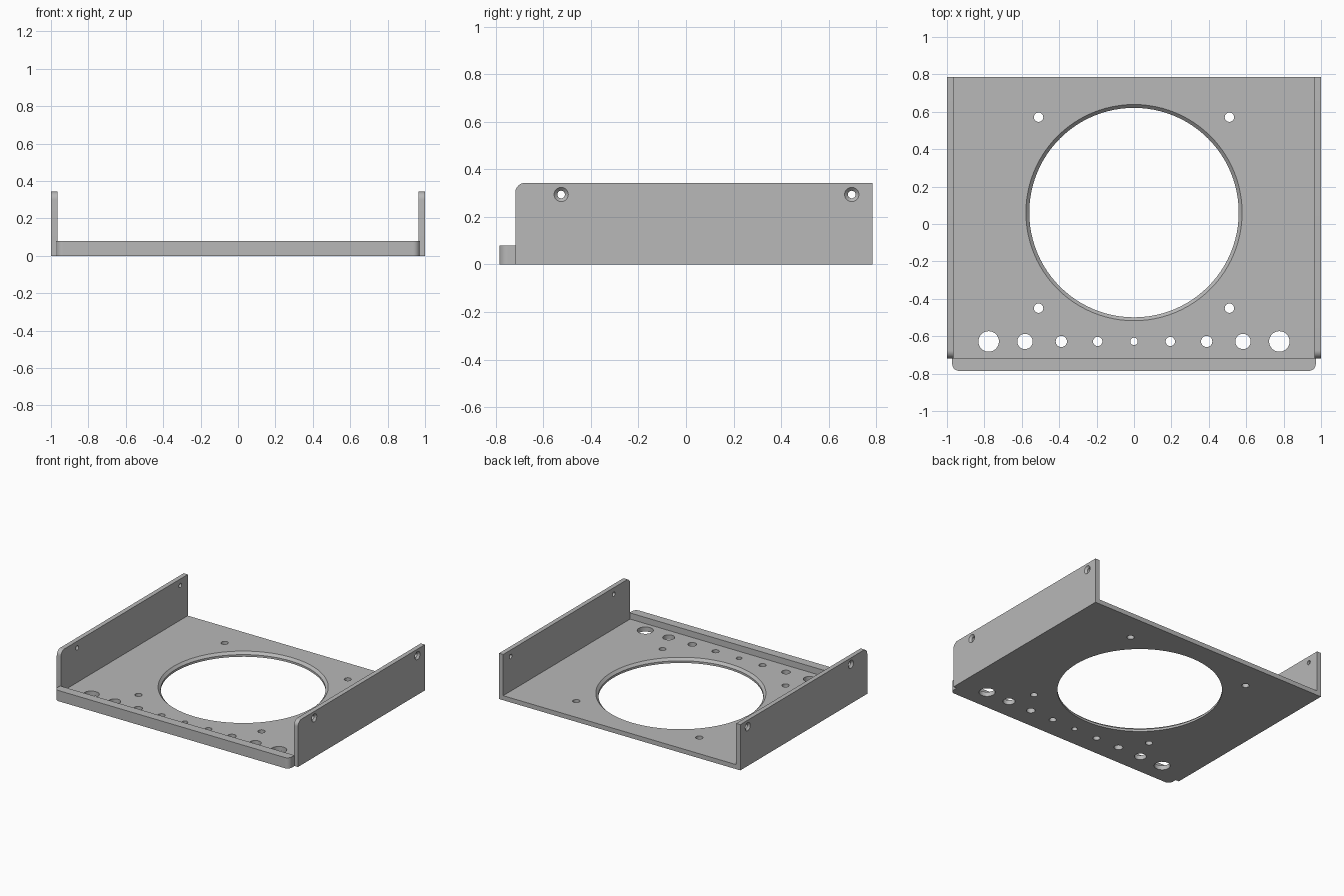
import bpy, bmesh, math
from mathutils import Matrix, Vector

cube = bpy.data.objects.get("Cube")
if cube:
    bpy.data.objects.remove(cube, do_unlink=True)

HALF_X, HALF_Y = 1.0, 0.785
THICK = 0.034
WALL_FRONT, WALL_TOP = -0.718, 0.343
LIP_TOP = 0.08

grey = bpy.data.materials.new("sheet_grey")
grey.use_nodes = True
colour = (0.48, 0.48, 0.48, 1)
grey.diffuse_color = colour
grey.node_tree.nodes["Principled BSDF"].inputs["Base Color"].default_value = colour


def finish(bm, name):
    bmesh.ops.recalc_face_normals(bm, faces=bm.faces)
    mesh = bpy.data.meshes.new(name)
    bm.to_mesh(mesh)
    bm.free()
    mesh.materials.append(grey)
    obj = bpy.data.objects.new(name, mesh)
    bpy.context.collection.objects.link(obj)
    return obj


def arc(cx, cy, r, start, steps=10):
    """Quarter circle of points starting at an angle in degrees."""
    angles = [math.radians(start + 90 * i / steps) for i in range(steps + 1)]
    return [(cx + r * math.cos(a), cy + r * math.sin(a)) for a in angles]


def extrude(name, outline, depth):
    """Prism from a list of 3D points pushed along a depth vector."""
    bm = bmesh.new()
    face = bm.faces.new([bm.verts.new(p) for p in outline])
    new = bmesh.ops.extrude_face_region(bm, geom=[face])["geom"]
    bmesh.ops.translate(bm, vec=Vector(depth),
                        verts=[v for v in new if isinstance(v, bmesh.types.BMVert)])
    return finish(bm, name)


def add_plug(bm, profile, matrix, sides=32):
    """Turned solid from (radius, height) pairs, used to drill a hole."""
    rings = []
    for r, z in profile:
        rings.append([bm.verts.new(matrix @ Vector((r * math.cos(a), r * math.sin(a), z)))
                      for a in (math.tau * i / sides for i in range(sides))])
    for low, high in zip(rings, rings[1:]):
        for i in range(sides):
            j = (i + 1) % sides
            bm.faces.new((low[i], low[j], high[j], high[i]))
    bm.faces.new(rings[0][::-1])
    bm.faces.new(rings[-1])


def drill(obj, bm):
    cutter = finish(bm, "hole_cutter")
    cutter.hide_render = True
    mod = obj.modifiers.new("holes", 'BOOLEAN')
    mod.operation, mod.solver, mod.object = 'DIFFERENCE', 'EXACT', cutter
    bpy.context.view_layer.objects.active = obj
    bpy.ops.object.modifier_apply(modifier=mod.name)
    bpy.data.objects.remove(cutter, do_unlink=True)


# Base plate with the large chamfered opening and the drilled holes
inner = HALF_X - THICK
base = extrude("base_plate",
               [(-inner, WALL_FRONT, 0), (inner, WALL_FRONT, 0),
                (inner, HALF_Y, 0), (-inner, HALF_Y, 0)], (0, 0, THICK))
holes = bmesh.new()
add_plug(holes, [(0.56, -0.05), (0.56, THICK - 0.018), (0.578, THICK), (0.578, 0.1)],
         Matrix.Translation((0, 0.061, 0)), 96)
spots = [(x, y, 0.025) for x in (-0.51, 0.51) for y in (-0.45, 0.571)]
for i, r in enumerate((0.02, 0.025, 0.03, 0.041, 0.055)):
    spots += [(s * i * 0.1943, -0.628, r) for s in ((1, -1) if i else (1,))]
for x, y, r in spots:
    add_plug(holes, [(r, -0.05), (r, 0.1)], Matrix.Translation((x, y, 0)))
drill(base, holes)

# Front lip with rounded outer corners
lip_x, r = 0.972, 0.036
corners = (arc(-lip_x + r, -HALF_Y + r, r, 180) + arc(lip_x - r, -HALF_Y + r, r, 270)
           + [(lip_x, WALL_FRONT), (-lip_x, WALL_FRONT)])
lip = extrude("front_lip", [(x, y, 0) for x, y in corners], (0, 0, LIP_TOP))

# Side walls with a rounded front corner and holes countersunk from outside
walls = []
for side, name in ((1, "left_wall"), (-1, "right_wall")):
    r = 0.042
    outline = ([(WALL_FRONT, 0), (HALF_Y, 0), (HALF_Y, WALL_TOP)]
               + arc(WALL_FRONT + r, WALL_TOP - r, r, 90))
    wall = extrude(name, [(side * HALF_X, y, z) for y, z in outline], (-side * THICK, 0, 0))
    holes = bmesh.new()
    for y in (-0.525, 0.697):
        turn = Matrix.Rotation(side * math.pi / 2, 4, 'Y')
        add_plug(holes, [(0.016, -0.1), (0.016, -0.014), (0.03, 0), (0.03, 0.05)],
                 Matrix.Translation((side * HALF_X, y, 0.294)) @ turn)
    drill(wall, holes)
    walls.append(wall)

# Smooth the curved sides, keep edges crisp
bpy.ops.object.select_all(action='DESELECT')
for obj in [base, lip] + walls:
    obj.select_set(True)
bpy.context.view_layer.objects.active = base
bpy.ops.object.shade_smooth_by_angle(angle=math.radians(30))
